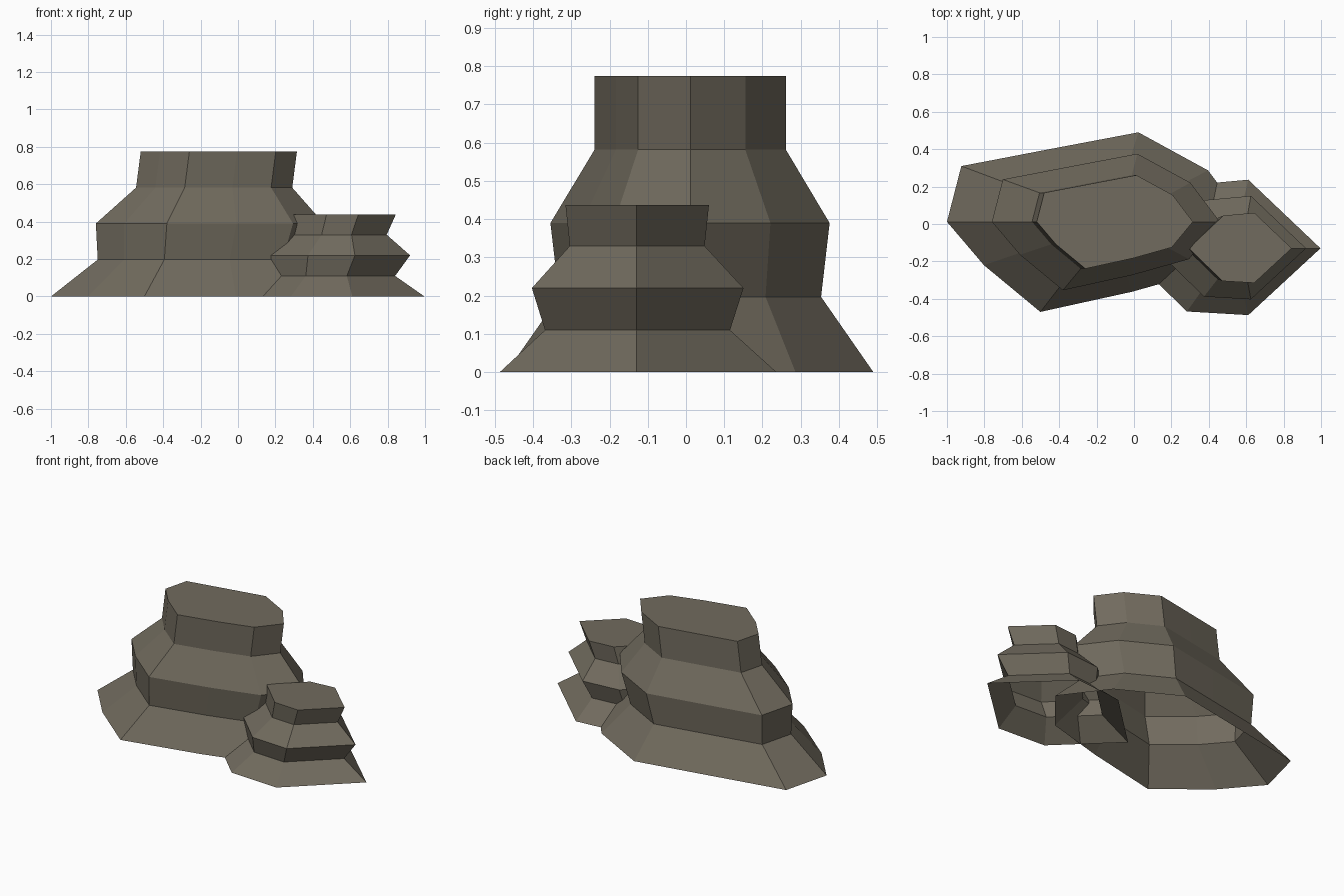
import bpy, bmesh

if "Cube" in bpy.data.objects:
    bpy.data.objects.remove(bpy.data.objects["Cube"])

rock = bpy.data.materials.new("brown_grey_rock")
rock.diffuse_color = (0.165, 0.147, 0.112, 1)
rock.use_nodes = True
rock.node_tree.nodes["Principled BSDF"].inputs["Base Color"].default_value = rock.diffuse_color


def terraced_rock(name, outline, cy, layers):
    """Loft one outline through layers of (z, scale, x of the anchor corner);
    the top is capped, the underside stays open."""
    bm = bmesh.new()
    rings = [[bm.verts.new((ax + dx * s, cy + dy * s, z)) for dx, dy in outline]
             for z, s, ax in layers]
    n = len(outline)
    for lo, hi in zip(rings, rings[1:]):
        for i in range(n):
            j = (i + 1) % n
            bm.faces.new((lo[i], lo[j], hi[j], hi[i]))
    bm.faces.new(rings[-1])
    me = bpy.data.meshes.new(name)
    bm.to_mesh(me)
    bm.free()
    me.materials.append(rock)
    ob = bpy.data.objects.new(name, me)
    bpy.context.collection.objects.link(ob)
    return ob


# Large mesa: ten-sided outline measured from its left corner
mesa = [(0.835, 0), (0.727, 0.143), (0.533, 0.249), (0.29, 0.203), (0.04, 0.155),
        (0, 0), (0.103, -0.121), (0.26, -0.251), (0.515, -0.195), (0.722, -0.137)]
terraced_rock("large_mesa", mesa, 0.012,
              [(0, 1.92, -1.0), (0.197, 1.37, -0.75), (0.39, 1.46, -0.76),
               (0.582, 1.0, -0.545), (0.775, 1.0, -0.52)])

# Small outcrop: six-sided outline measured from its right corner
outcrop = [(0, 0), (-0.2, 0.19), (-0.365, 0.175),
           (-0.55, 0), (-0.37, -0.175), (-0.2, -0.185)]
terraced_rock("small_outcrop", outcrop, -0.13,
              [(0, 1.93, 0.997), (0.11, 1.29, 0.84), (0.22, 1.475, 0.92),
               (0.33, 0.94, 0.795), (0.437, 1.0, 0.843)])
